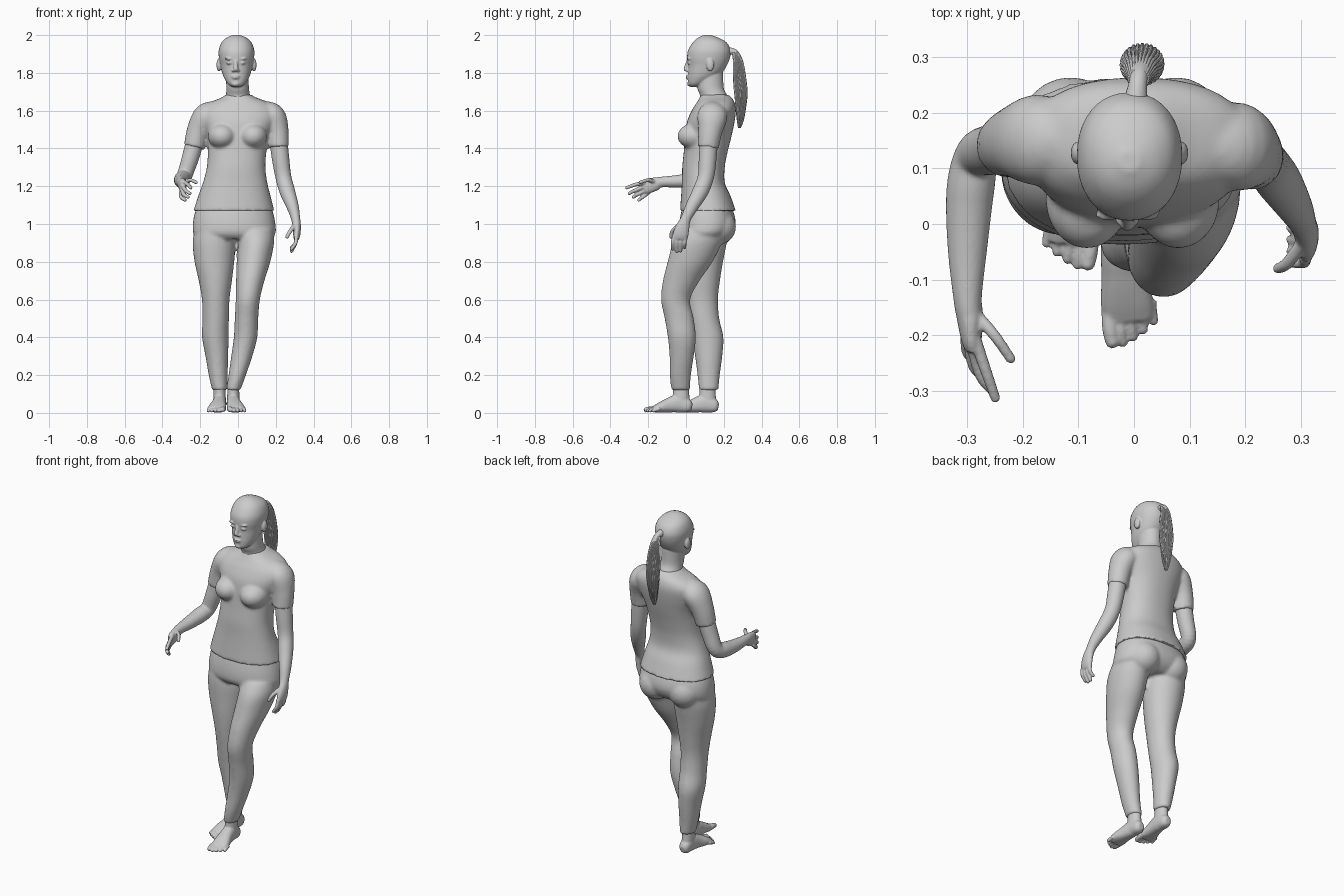
import bpy, bmesh, math
from mathutils import Vector, Matrix

X, Y, Z = Vector((1, 0, 0)), Vector((0, 1, 0)), Vector((0, 0, 1))


def dense(rows, n=5):
    """Catmull-Rom interpolation of whole rows (x, y, z, a, b)."""
    p = [rows[0]] + list(rows) + [rows[-1]]
    out = []
    for i in range(1, len(p) - 2):
        for k in range(n):
            t = k / n
            out.append([0.5 * (2 * b + (c - a) * t + (2 * a - 5 * b + 4 * c - d) * t * t
                               + (3 * b - a - 3 * c + d) * t ** 3)
                        for a, b, c, d in zip(*p[i - 1:i + 3])])
    return out + [list(rows[-1])]


def loft(bm, rows, flat=False, power=2.0, seg=32):
    """Closed tube; rows are centre x, y, z and two radii. flat keeps the rings level."""
    rows = dense(rows)
    pts = [Vector(r[:3]) for r in rows]
    rings = []
    for i, r in enumerate(rows):
        u, v = X, Y
        if not flat:
            t = (pts[min(i + 1, len(pts) - 1)] - pts[max(i - 1, 0)]).normalized()
            u = (X - t * t.x).normalized()
            v = t.cross(u)
        ring = []
        for k in range(seg):
            c, s = math.cos(math.tau * k / seg), math.sin(math.tau * k / seg)
            c = math.copysign(abs(c) ** (2 / power), c)
            s = math.copysign(abs(s) ** (2 / power), s)
            ring.append(bm.verts.new(pts[i] + u * c * max(r[3], .001) + v * s * max(r[4], .001)))
        rings.append(ring)
    for A, B in zip(rings, rings[1:]):
        for k in range(seg):
            bm.faces.new((A[k], A[(k + 1) % seg], B[(k + 1) % seg], B[k]))
    bm.faces.new(rings[0])
    bm.faces.new(rings[-1])


def boxed(rows):
    """Turn (z, left, right, front, back) into loft rows."""
    return [((l + r) / 2, (f + b) / 2, z, (r - l) / 2, (b - f) / 2) for z, l, r, f, b in rows]


def ball(bm, c, r):
    bmesh.ops.create_uvsphere(bm, u_segments=24, v_segments=16, radius=1,
                              matrix=Matrix.Translation(c) @ Matrix.Diagonal((*r, 1)))


def digit(bm, pts, r):
    """Finger or toe with a rounded tip."""
    rows = [(*p, r * (1 - .1 * i), r * (1 - .1 * i)) for i, p in enumerate(pts)]
    loft(bm, rows, seg=12)
    ball(bm, pts[-1], [rows[-1][3]] * 3)


def finish(name, bm, voxel=0, relax=3):
    bmesh.ops.recalc_face_normals(bm, faces=bm.faces)
    me = bpy.data.meshes.new(name)
    bm.to_mesh(me)
    bm.free()
    me.polygons.foreach_set("use_smooth", [True] * len(me.polygons))
    ob = bpy.data.objects.new(name, me)
    bpy.context.collection.objects.link(ob)
    if voxel:
        m = ob.modifiers.new("fuse", 'REMESH')
        m.mode, m.voxel_size, m.use_smooth_shade = 'VOXEL', voxel, True
        m = ob.modifiers.new("relax", 'SMOOTH')
        m.factor, m.iterations = .5, relax
    return ob


# Shirt: torso, bust and short sleeves
bm = bmesh.new()
loft(bm, boxed([(1.07, -.236, .192, -.032, .264), (1.15, -.21, .172, -.026, .235),
                (1.22, -.185, .155, -.022, .205), (1.30, -.165, .145, -.02, .205),
                (1.38, -.16, .15, -.012, .22), (1.46, -.165, .165, -.005, .24),
                (1.54, -.19, .2, .005, .257), (1.60, -.195, .21, .03, .264),
                (1.64, -.155, .17, .055, .258), (1.668, -.09, .1, .072, .243),
                (1.685, -.066, .068, .08, .222)]), flat=True, power=2.25, seg=48)
for x in (-.085, .08):
    ball(bm, (x, .045, 1.465), (.075, .09, .068))
loft(bm, [(-.12, .155, 1.605, .05, .06), (-.172, .152, 1.57, .066, .082),
          (-.212, .148, 1.49, .06, .066), (-.232, .14, 1.405, .055, .056)])
loft(bm, [(.13, .145, 1.605, .05, .06), (.185, .14, 1.57, .066, .08),
          (.208, .128, 1.49, .06, .064), (.214, .117, 1.405, .055, .056)])
finish("shirt", bm, .009, 4)

# Trousers: pelvis, seat and two legs, one stepping forward
bm = bmesh.new()
loft(bm, boxed([(1.12, -.2, .165, -.01, .225), (1.06, -.228, .186, -.026, .253),
                (1.0, -.239, .198, -.036, .262), (.95, -.236, .198, -.034, .24),
                (.92, -.2, .165, -.01, .2)]), flat=True, power=2.25, seg=48)
for x in (-.115, .075):
    ball(bm, (x, .165, .985), (.095, .1, .095))
loft(bm, [(-.13, .105, .97, .1, .12), (-.127, .098, .9, .113, .118), (-.125, .09, .8, .105, .106),
          (-.12, .085, .7, .088, .095), (-.118, .085, .6, .073, .084), (-.118, .096, .5, .07, .08),
          (-.12, .115, .4, .07, .083), (-.112, .12, .3, .06, .072), (-.105, .12, .2, .05, .059),
          (-.097, .12, .12, .04, .051)], flat=True)
loft(bm, [(.09, .09, .97, .1, .12), (.095, .06, .9, .096, .13), (.082, .022, .8, .089, .119),
          (.065, -.025, .7, .075, .097), (.052, -.055, .6, .064, .077), (.045, -.036, .5, .062, .077),
          (.04, -.022, .4, .062, .074), (.02, -.023, .3, .056, .064), (-.004, -.03, .2, .046, .056),
          (-.025, -.028, .12, .038, .049)], flat=True)
finish("trousers", bm, .009, 4)

# Feet: ankle, foot and five toes each
for name, cx, heel, s in (("left_foot", -.025, .032, 1), ("right_foot", -.097, .172, -1)):
    bm = bmesh.new()
    loft(bm, [(cx, heel - .06, .16, .031, .042), (cx, heel - .058, .1, .032, .043),
              (cx, heel - .06, .05, .033, .05)], flat=True)
    loft(bm, [(cx + s * dx, heel + dy, z, a, b) for dx, dy, z, a, b in (
        (0, 0, .032, .015, .016), (0, -.018, .036, .03, .034), (0, -.07, .05, .035, .048),
        (.005, -.12, .041, .039, .039), (.012, -.17, .028, .047, .027),
        (.015, -.205, .018, .045, .016))], power=2.3)
    for k, tip in enumerate((-.243, -.245, -.235, -.222, -.206)):
        x = cx + s * (-.018 + .0185 * k)
        r = .0165 if k == 0 else .0115
        digit(bm, [(x, heel - .17, .022), (x, heel + tip + .025, .02), (x + s * .004, heel + tip, r)], r)
    finish(name, bm, .004, 2)

# Right arm: bent, hand reaching forward
bm = bmesh.new()
loft(bm, [(-.222, .143, 1.46, .048, .048), (-.252, .135, 1.35, .045, .046),
          (-.282, .122, 1.26, .041, .042), (-.295, .06, 1.236, .043, .042),
          (-.3, -.04, 1.226, .036, .034), (-.3, -.13, 1.222, .026, .028),
          (-.296, -.165, 1.211, .024, .036), (-.293, -.205, 1.2, .019, .039),
          (-.29, -.225, 1.195, .014, .034)])
for pts in ([(-.287, -.205, 1.224), (-.265, -.27, 1.208), (-.25, -.313, 1.192)],
            [(-.293, -.21, 1.203), (-.277, -.272, 1.177), (-.255, -.3, 1.162)],
            [(-.298, -.205, 1.184), (-.288, -.258, 1.156), (-.264, -.278, 1.143)],
            [(-.302, -.195, 1.17), (-.3, -.232, 1.141), (-.28, -.25, 1.127)],
            [(-.288, -.16, 1.22), (-.252, -.2, 1.232), (-.222, -.243, 1.22)]):
    digit(bm, pts, .0115)
finish("right_arm", bm, .0045, 2)

# Left arm: hanging, hand relaxed
bm = bmesh.new()
loft(bm, [(.212, .122, 1.46, .048, .048), (.225, .115, 1.35, .046, .047),
          (.24, .105, 1.25, .042, .043), (.262, .075, 1.17, .041, .042),
          (.29, .03, 1.09, .032, .034), (.305, 0, 1.03, .024, .027),
          (.311, -.017, .985, .022, .036), (.311, -.028, .945, .019, .041),
          (.308, -.032, .92, .014, .036)])
for k in range(4):
    y, end = -.062 + .021 * k, (.868, .855, .858, .876)[k]
    digit(bm, [(.309, y, .94), (.305, y - .008, .9), (.283, y - .008, end)], .0115)
digit(bm, [(.303, -.035, .995), (.277, -.07, .963), (.26, -.08, .932)], .0125)
finish("left_arm", bm, .0045, 2)

# Head and neck with facial features and ears
bm = bmesh.new()
hx = -.008
loft(bm, boxed([(z, hx - w, hx + w, f, b) for z, w, f, b in (
    (1.725, .02, .026, .06), (1.74, .044, .012, .1), (1.77, .064, .009, .15),
    (1.80, .076, .01, .19), (1.84, .085, .011, .217), (1.88, .093, .006, .233),
    (1.92, .094, .011, .236), (1.96, .08, .035, .216), (1.985, .054, .062, .175),
    (2.001, .018, .095, .13))]), flat=True, power=2.15, seg=40)
loft(bm, [(0, .15, 1.62, .085, .085), (0, .148, 1.675, .066, .073), (-.002, .13, 1.72, .06, .07),
          (-.005, .125, 1.8, .06, .072)], flat=True)
nx = hx - .004
loft(bm, [(nx, .014, 1.872, .009, .008), (nx, .006, 1.845, .01, .011), (nx, .001, 1.82, .014, .014),
          (nx, .006, 1.808, .012, .01)], flat=True, seg=16)
for s in (-1, 1):
    ball(bm, (nx + s * .013, .008, 1.813), (.009, .011, .008))
    ball(bm, (nx + s * .034, .019, 1.853), (.016, .011, .009))
    ball(bm, (nx + s * .035, .018, 1.875), (.024, .012, .006))
    ball(bm, (hx + s * .093, .128, 1.842), (.013, .021, .034))
for z, w in ((1.782, .024), (1.773, .02)):
    ball(bm, (nx, .012, z), (w, .013, .006))
ball(bm, (nx, .024, 1.742), (.024, .018, .015))
finish("head", bm, .0045, 2)

# Ponytail: tapered core with fine strands on its surface
tail = [(.003, .222, 1.915, .022, .022), (.008, .26, 1.908, .016, .016),
        (.011, .276, 1.86, .026, .024), (.014, .284, 1.77, .036, .032),
        (.015, .291, 1.68, .035, .032), (.013, .288, 1.6, .019, .018), (.01, .283, 1.55, .005, .005)]
bm = bmesh.new()
loft(bm, tail, seg=24)
for k in range(28):
    a = math.tau * k / 28
    loft(bm, [(x + p * math.cos(a), y + q * math.sin(a), z - .02 * (k % 3) * (i > 4), .0035, .0035)
              for i, (x, y, z, p, q) in enumerate(tail) if i > 0], seg=6)
finish("ponytail", bm)
